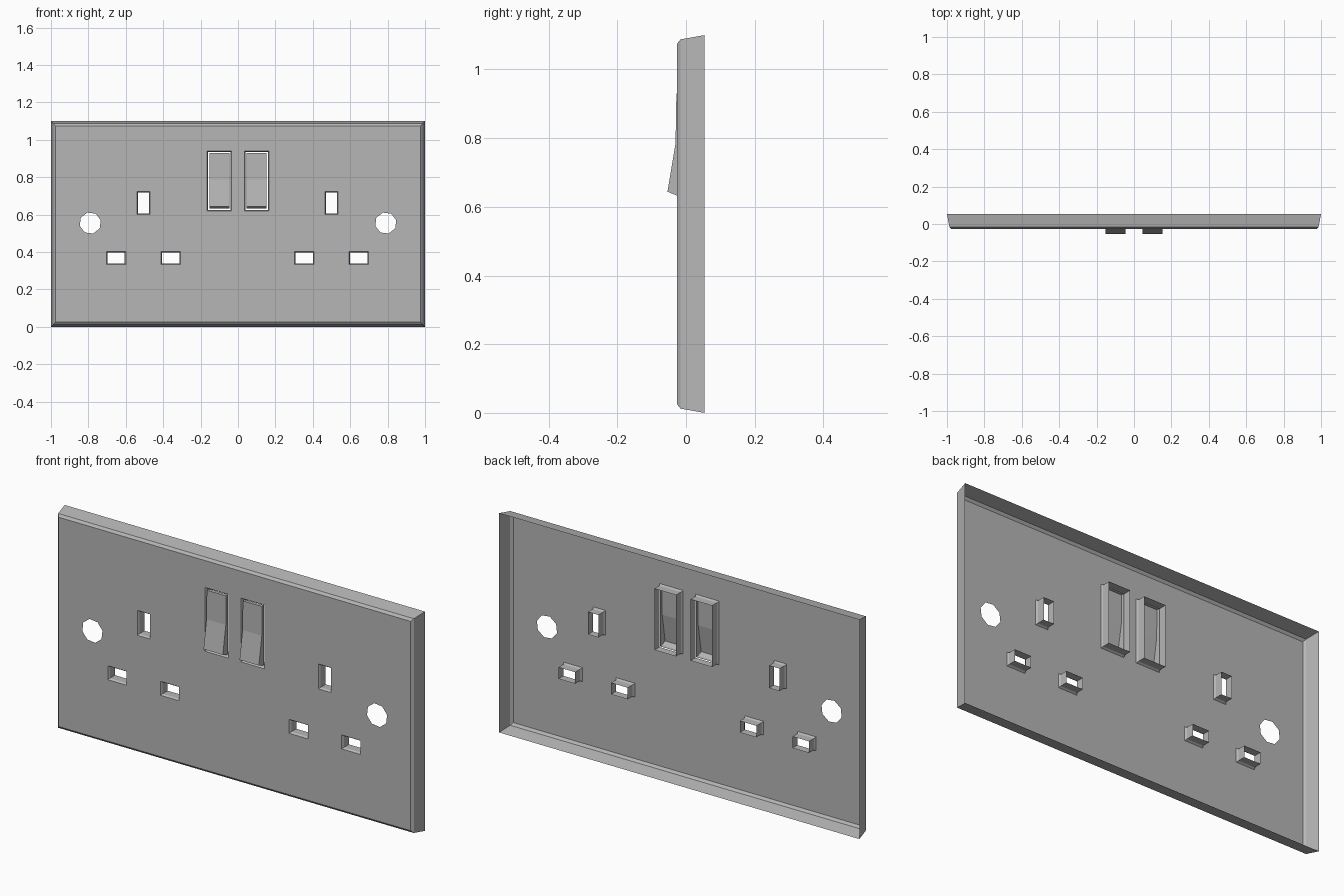
import bpy, bmesh, math

cube = bpy.data.objects.get("Cube")
if cube:
    bpy.data.objects.remove(cube, do_unlink=True)

grey = bpy.data.materials.new("plain grey")
grey.use_nodes = True
grey.diffuse_color = (0.47, 0.47, 0.47, 1)
grey.node_tree.nodes["Principled BSDF"].inputs["Base Color"].default_value = (0.47, 0.47, 0.47, 1)

W, H = 2.0, 1.1            # plate width and height
FRONT, SHOULDER, BACK = -0.026, -0.016, 0.054
TUBE_END = 0.022


def rect(bm, cx, cz, w, h, y):
    """Four corner vertices of an upright rectangle."""
    return [bm.verts.new((cx + sx * w / 2, y, cz + sz * h / 2))
            for sx, sz in ((-1, -1), (1, -1), (1, 1), (-1, 1))]


def outline(bm, ring):
    return [bm.edges.new((v, ring[i - 1])) for i, v in enumerate(ring)]


def bridge(bm, a, b):
    for i in range(len(a)):
        bm.faces.new((a[i - 1], a[i], b[i], b[i - 1]))


def finish(bm, name):
    bmesh.ops.recalc_face_normals(bm, faces=bm.faces[:])
    face = min(bm.faces, key=lambda f: f.calc_center_median().y)
    if face.normal.y > 0:
        bmesh.ops.reverse_faces(bm, faces=bm.faces[:])
    mesh = bpy.data.meshes.new(name)
    bm.to_mesh(mesh)
    bm.free()
    mesh.materials.append(grey)
    obj = bpy.data.objects.new(name, mesh)
    bpy.context.collection.objects.link(obj)
    return obj


# Openings: centre x, centre z, width, height
openings = []
for socket_x in (-0.506, 0.5):
    openings.append((socket_x, 0.662, 0.07, 0.125))
    for side in (-1, 1):
        openings.append((socket_x + side * 0.146, 0.368, 0.104, 0.07))
for side in (-1, 1):
    openings.append((side * 0.1, 0.78, 0.132, 0.32))

# Face plate: hollow shell with chamfered rim and pierced front
bm = bmesh.new()
rim = rect(bm, 0, H / 2, W, H, BACK)
shoulder = rect(bm, 0, H / 2, W - 0.026, H - 0.025, SHOULDER)
front = rect(bm, 0, H / 2, W - 0.046, H - 0.05, FRONT)
edges = outline(bm, front)
tubes = []
for cx, cz, w, h in openings:
    ring = rect(bm, cx, cz, w, h, FRONT)
    edges += outline(bm, ring)
    tubes.append((ring, cx, cz, w, h))

# Screw holes, pierced through the front only
for side in (-1, 1):
    ring = []
    for i in range(8):
        a = math.tau * (i + 0.35) / 8
        ring.append(bm.verts.new((side * 0.79 + 0.058 * math.cos(a), FRONT,
                                  0.555 + 0.058 * math.sin(a))))
    edges += outline(bm, ring)

bmesh.ops.triangle_fill(bm, edges=edges, use_beauty=True, normal=(0, -1, 0))
bridge(bm, rim, shoulder)
bridge(bm, shoulder, front)

# Sleeves behind the openings, with a small flared lip
for ring, cx, cz, w, h in tubes:
    lip = rect(bm, cx, cz, w - 0.012, h - 0.012, FRONT + 0.009)
    end = rect(bm, cx, cz, w - 0.012, h - 0.012, TUBE_END)
    bridge(bm, ring, lip)
    bridge(bm, lip, end)
finish(bm, "face_plate")

# Rocker switches: open-backed, bent profile of (y, z) points
profile = [(-0.012, 0.93), (-0.028, 0.93), (-0.0305, 0.785),
           (-0.054, 0.644), (-0.027, 0.633), (-0.012, 0.633)]
for side, name in ((-1, "right_rocker_switch"), (1, "left_rocker_switch")):
    bm = bmesh.new()
    strips = [[bm.verts.new((side * 0.1 + s * 0.0535, y, z)) for y, z in profile]
              for s in (-1, 1)]
    for i in range(len(profile) - 1):
        bm.faces.new((strips[0][i], strips[0][i + 1], strips[1][i + 1], strips[1][i]))
    for strip in strips:
        bm.faces.new(strip)
    finish(bm, name)
